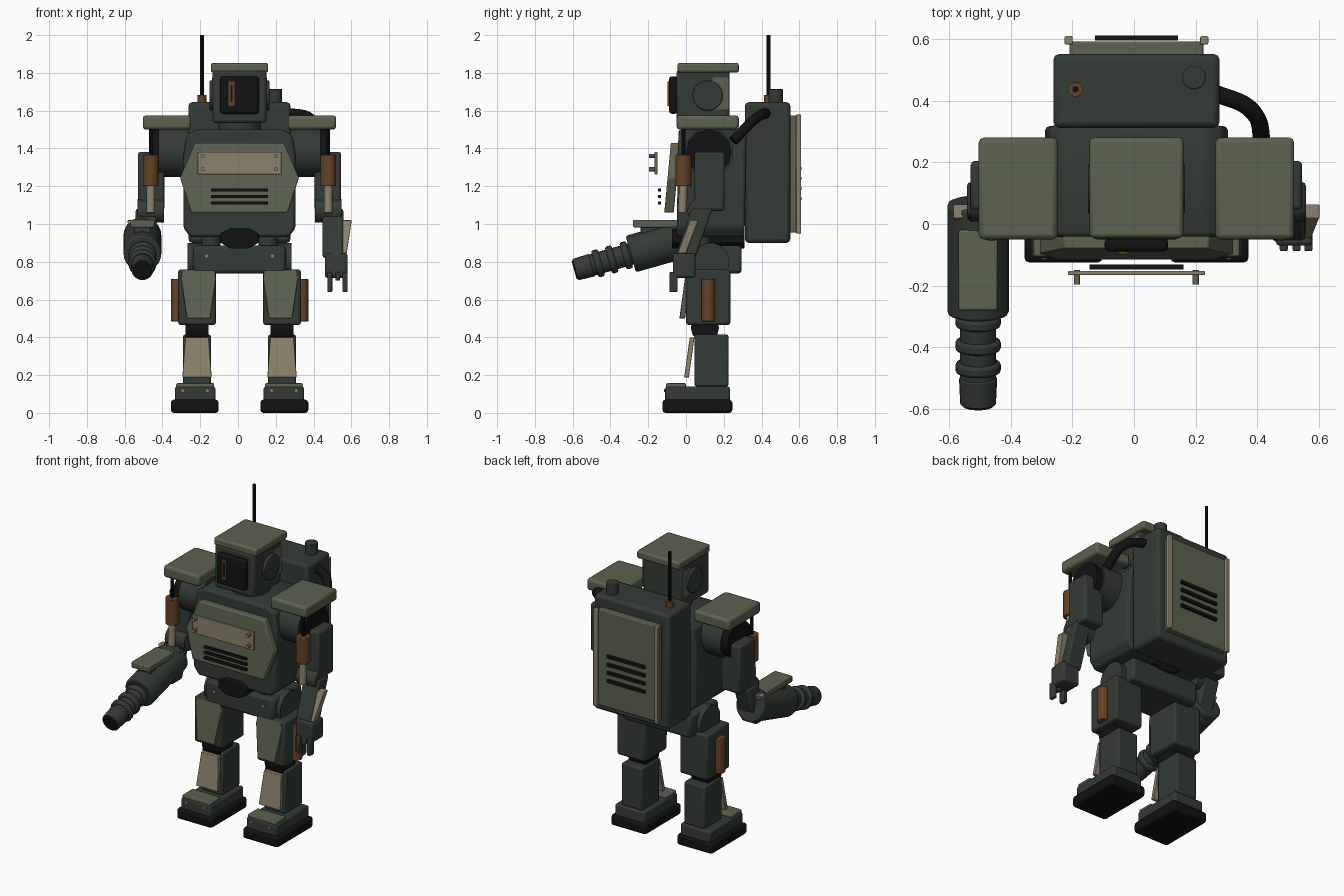
import bpy, bmesh
from math import radians
from mathutils import Vector

cube = bpy.data.objects.get("Cube")
if cube:
    bpy.data.objects.remove(cube)

C = 0.008  # body centre line
made = []


def material(name, rgb):
    m = bpy.data.materials.new(name)
    m.use_nodes = True
    m.diffuse_color = (*rgb, 1)
    m.node_tree.nodes["Principled BSDF"].inputs["Base Color"].default_value = (*rgb, 1)
    return m


DARK = material("dark green", (0.033, 0.044, 0.036))
OLIVE = material("olive green", (0.107, 0.122, 0.078))
TAN = material("weathered tan", (0.26, 0.225, 0.15))
BLACK = material("rubber black", (0.006, 0.006, 0.006))
RUST = material("rust brown", (0.13, 0.055, 0.018))


def finish(name, mat, bm, bevel=0):
    bmesh.ops.recalc_face_normals(bm, faces=bm.faces)
    me = bpy.data.meshes.new(name)
    bm.to_mesh(me)
    bm.free()
    me.materials.append(mat)
    ob = bpy.data.objects.new(name, me)
    bpy.context.collection.objects.link(ob)
    if bevel:
        mod = ob.modifiers.new("edge_bevel", "BEVEL")
        mod.width, mod.segments, mod.limit_method = bevel, 2, "ANGLE"
    made.append(ob)
    return ob


def box(name, mat, x, y, z, bevel=0.01, lean=0):
    """Box from x, y, z ranges; lean shifts the bottom along y."""
    bm = bmesh.new()
    bmesh.ops.create_cube(bm, size=1)
    for v in bm.verts:
        low = v.co.z < 0
        v.co = [r[0] + (r[1] - r[0]) * (c + 0.5) for r, c in zip((x, y, z), v.co)]
        v.co.y += lean * low
    return finish(name, mat, bm, bevel)


def mid(s, off, half):
    return (C + s * off - half, C + s * off + half)


def rod(name, mat, a, b, r, r2=None, sides=24, bevel=0):
    """Cylinder or cone between two points."""
    a, b = Vector(a), Vector(b)
    bm = bmesh.new()
    bmesh.ops.create_cone(bm, cap_ends=True, segments=sides, radius1=r,
                          radius2=r if r2 is None else r2, depth=(b - a).length)
    bm.transform((b - a).to_track_quat("Z", "Y").to_matrix().to_4x4())
    bmesh.ops.translate(bm, verts=bm.verts, vec=(a + b) / 2)
    return finish(name, mat, bm, bevel)


def panel(name, mat, pts, y_low, y_high, depth, cx=C, bevel=0.006):
    """Symmetric front outline of (half width, z), sloped in y and extruded back."""
    zs = [p[1] for p in pts]
    z0, z1 = min(zs), max(zs)
    outline = [(cx + w, z) for w, z in pts] + [(cx - w, z) for w, z in reversed(pts)]
    bm = bmesh.new()
    face = bm.faces.new([bm.verts.new((x, y_low + (y_high - y_low) * (z - z0) / (z1 - z0), z))
                         for x, z in outline])
    ext = bmesh.ops.extrude_face_region(bm, geom=[face])["geom"]
    bmesh.ops.translate(bm, vec=(0, depth, 0),
                        verts=[g for g in ext if isinstance(g, bmesh.types.BMVert)])
    return finish(name, mat, bm, bevel)


# Torso, waist and pelvis
panel("torso", DARK, [(0.26, 0.93), (0.297, 0.98), (0.297, 1.36), (0.28, 1.47), (0.23, 1.5)],
      -0.05, -0.04, 0.36, bevel=0.015)
panel("chest_plate", OLIVE, [(0.255, 1.06), (0.315, 1.245), (0.235, 1.43)], -0.115, -0.08, 0.05)
box("chest_badge", TAN, mid(0, 0, 0.222), (-0.166, -0.152), (1.262, 1.382), 0.003)
for i in range(3):
    z = 1.11 + i * 0.035
    box("chest_vent", BLACK, mid(0, 0, 0.152), (-0.147, -0.132), (z - 0.008, z + 0.008), 0)
panel("waist", BLACK, [(0.045, 0.87), (0.1, 0.9), (0.1, 0.95), (0.05, 0.975)], -0.075, -0.075, 0.385)
box("pelvis", DARK, mid(0, 0, 0.245), (0.0, 0.295), (0.738, 0.885), 0.018)

# Head
rod("neck", DARK, (C, 0.12, 1.46), (C, 0.12, 1.56), 0.115)
box("head", DARK, mid(0, 0, 0.142), (-0.05, 0.23), (1.535, 1.815), 0.015)
box("head_cap", OLIVE, mid(0, 0, 0.152), (-0.045, 0.28), (1.802, 1.853), 0.012)
box("visor", BLACK, mid(0, 0, 0.103), (-0.09, -0.045), (1.583, 1.782), 0.015)
for x in (-0.046, -0.024):
    box("eye_frame_side", RUST, (x - 0.005, x + 0.005), (-0.097, -0.088), (1.625, 1.755), 0)
for z in (1.635, 1.745):
    box("eye_frame_end", RUST, (-0.051, -0.019), (-0.097, -0.088), (z - 0.01, z + 0.01), 0)

# Backpack with its panel, aerial, cap and hose
box("backpack", DARK, mid(0, 0, 0.27), (0.312, 0.552), (0.9, 1.645), 0.02)
box("back_panel", OLIVE, mid(0, 0, 0.217), (0.545, 0.592), (0.955, 1.575), 0.006)
for i in range(4):
    z = 1.135 + i * 0.053
    box("back_vent", BLACK, mid(0, 0, 0.135), (0.595, 0.612), (z - 0.009, z + 0.009), 0)
rod("aerial_base", RUST, (-0.19, 0.437, 1.63), (-0.19, 0.437, 1.682), 0.024, sides=12)
rod("aerial", BLACK, (-0.19, 0.437, 1.64), (-0.19, 0.437, 2.0), 0.01, sides=8)
rod("filler_cap", DARK, (0.195, 0.475, 1.63), (0.195, 0.475, 1.715), 0.038, bevel=0.004)
curve = bpy.data.curves.new("hose", "CURVE")
curve.dimensions, curve.bevel_depth, curve.bevel_resolution = "3D", 0.028, 3
curve.use_fill_caps = True
path = curve.splines.new("BEZIER")
path.bezier_points.add(2)
for p, co in zip(path.bezier_points, [(0.25, 0.43, 1.59), (0.38, 0.37, 1.56), (0.42, 0.25, 1.44)]):
    p.co, p.handle_left_type, p.handle_right_type = co, "AUTO", "AUTO"
curve.materials.append(BLACK)
bpy.context.collection.objects.link(bpy.data.objects.new("hose", curve))

for s, side in ((1, "left"), (-1, "right")):
    def at(off, y, z):
        return (C + s * off, y, z)

    # Head and torso details
    rod(side + "_ear_disc", DARK, at(0.13, 0.115, 1.68), at(0.158, 0.115, 1.68), 0.08, bevel=0.006)
    box(side + "_ear_plate", OLIVE, mid(s, 0.142, 0.004), (0.14, 0.228), (1.605, 1.775), 0)
    box(side + "_back_rail", TAN, mid(s, 0.22, 0.013), (0.583, 0.61), (0.95, 1.58), 0.004)
    for z in (1.29, 1.36):
        rod(side + "_badge_rivet", TAN, at(0.193, -0.15, z), at(0.193, -0.196, z), 0.011, sides=10)
    rod(side + "_pelvis_rivet", TAN, at(0.175, 0.01, 0.83), at(0.175, -0.006, 0.83), 0.009, sides=8)
    rod(side + "_waist_strut", DARK, at(0.15, 0.08, 0.87), at(0.15, 0.08, 0.95), 0.05, sides=12)

    # Shoulder and upper arm
    rod(side + "_shoulder_drum", DARK, at(0.27, 0.12, 1.38), at(0.43, 0.12, 1.38), 0.13)
    rod(side + "_shoulder_cap", BLACK, at(0.42, 0.12, 1.38), at(0.475, 0.12, 1.38), 0.122, sides=12)
    box(side + "_shoulder_plate", OLIVE, mid(s, 0.384, 0.128), (-0.05, 0.28), (1.5, 1.575), 0.016)
    box(side + "_upper_arm", DARK, mid(s, 0.468, 0.07), (0.045, 0.205), (1.07, 1.382), 0.014)
    rod(side + "_arm_rod", BLACK, at(0.47, -0.013, 1.36), at(0.47, -0.013, 1.51), 0.01, sides=8)
    rod(side + "_arm_cylinder", RUST, at(0.47, -0.013, 1.2), at(0.47, -0.013, 1.367), 0.042, bevel=0.003)
    rod(side + "_arm_piston", TAN, at(0.47, -0.02, 1.06), at(0.47, -0.013, 1.21), 0.023, sides=16)

    # Elbow and forearm
    rod(side + "_elbow", DARK, at(0.40, 0.07, 1.07), at(0.54, 0.07, 1.07), 0.062)
    box(side + "_forearm", DARK, mid(s, 0.495, 0.055), (0.03, 0.14), (0.82, 1.08), 0.012, lean=-0.09)
    panel(side + "_forearm_plate", TAN, [(0.052, 0.845), (0.078, 1.02)],
          -0.045, 0.02, 0.045, C + s * 0.516, 0.003)

    # Thigh, knee and shin
    rod(side + "_hip", DARK, at(0.13, 0.13, 0.8), at(0.275, 0.13, 0.8), 0.1)
    box(side + "_thigh", DARK, mid(s, 0.225, 0.1), (0.0, 0.235), (0.465, 0.76), 0.014)
    panel(side + "_thigh_plate", OLIVE, [(0.062, 0.5), (0.092, 0.71), (0.086, 0.755)],
          -0.035, 0.0, 0.03, C + s * 0.217, 0.003)
    rod(side + "_thigh_cylinder", RUST, at(0.328, 0.117, 0.485), at(0.328, 0.117, 0.71), 0.036, bevel=0.003)
    rod(side + "_knee", BLACK, at(0.165, 0.1, 0.45), at(0.285, 0.1, 0.45), 0.075, sides=12)
    box(side + "_shin", DARK, mid(s, 0.225, 0.074), (0.045, 0.225), (0.14, 0.415), 0.01)
    panel(side + "_shin_plate", TAN, [(0.078, 0.187), (0.062, 0.4)],
          -0.01, 0.02, 0.025, C + s * 0.225, 0.003)

    # Foot
    box(side + "_sole", BLACK, mid(s, 0.237, 0.127), (-0.125, 0.245), (0, 0.07), 0.016)
    box(side + "_foot", DARK, mid(s, 0.235, 0.107), (-0.11, 0.233), (0.06, 0.14), 0.012)
    box(side + "_toe_plate", OLIVE, mid(s, 0.235, 0.1), (-0.105, 0.0), (0.133, 0.157), 0.006)
    for d in (-0.065, 0.065):
        rod(side + "_toe_rivet", TAN, at(0.235 + d, -0.1, 0.118), at(0.235 + d, -0.116, 0.118), 0.008, sides=8)

# Left hand
box("left_hand", DARK, (0.46, 0.58), (-0.07, 0.05), (0.715, 0.845), 0.012)
for x in (0.486, 0.528, 0.566):
    short = 0.06 if x == 0.528 else 0
    box("left_finger", DARK, (x - 0.013, x + 0.013), (-0.088, -0.045), (0.64 + short, 0.745), 0.005)

# Right arm cannon, laid out along its sloping axis
slope = Vector((0, -0.962, -0.272))
root = Vector((-0.506, 0.03, 0.932))


def along(name, mat, start, end, r, r2=None, bevel=0.004):
    rod(name, mat, root + slope * start, root + slope * end, r, r2, bevel=bevel)


along("cannon_body", DARK, -0.04, 0.335, 0.1, bevel=0.01)
along("barrel", DARK, 0.32, 0.64, 0.058)
for t in (0.36, 0.44, 0.515):
    along("barrel_ring", DARK, t - 0.018, t + 0.018, 0.074, bevel=0.01)
along("barrel_sleeve", DARK, 0.55, 0.64, 0.062, 0.058)
along("muzzle", BLACK, 0.63, 0.647, 0.05)
box("cannon_plate", OLIVE, (-0.57, -0.443), (-0.28, -0.02), (0.982, 1.022), 0.006)
box("cannon_plate_mount", DARK, (-0.55, -0.463), (-0.24, -0.04), (0.9, 0.99), 0.004)

# Smooth round surfaces while keeping hard edges
bpy.ops.object.select_all(action="DESELECT")
for ob in made:
    ob.select_set(True)
bpy.context.view_layer.objects.active = made[0]
bpy.ops.object.shade_smooth_by_angle(angle=radians(32))
